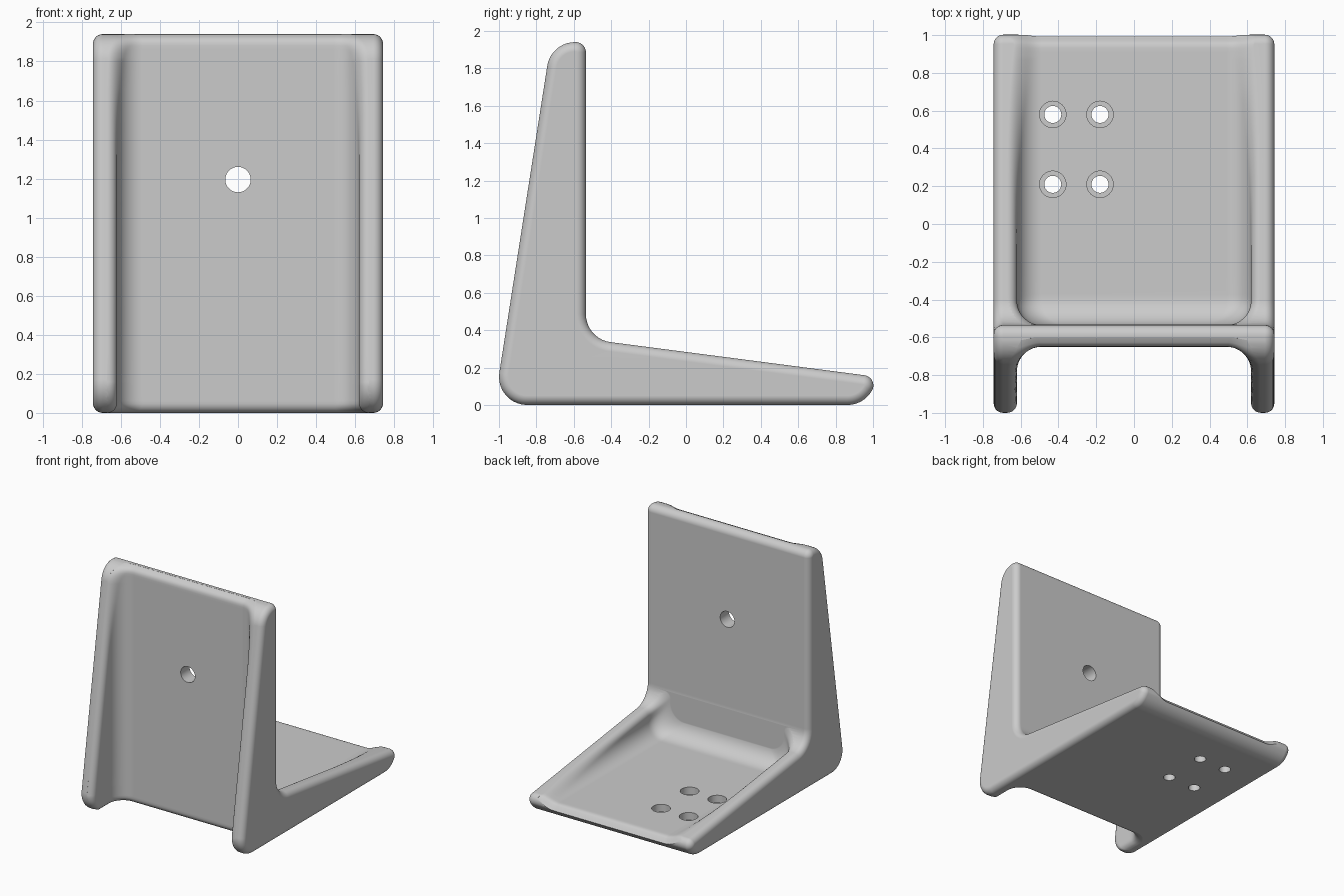
import bpy, math
import bmesh
from mathutils import Vector

if "Cube" in bpy.data.objects:
    bpy.data.objects.remove(bpy.data.objects["Cube"])

HALF, INNER, EDGE, FILLET = 0.743, 0.62, 0.05, 0.13
WEB_Y, BACK_Y, FLOOR_Z, TOP_Z = -0.65, -0.535, 0.12, 1.94

grey = bpy.data.materials.new("plain grey")
grey.use_nodes = True
grey.diffuse_color = (0.6, 0.6, 0.6, 1)
grey.node_tree.nodes["Principled BSDF"].inputs["Base Color"].default_value = (0.6, 0.6, 0.6, 1)

# Corners of the L-shaped side profile: y, z, radius
CORNERS = [(-1.025, 0, 0.15), (0.94, 0, 0.15), (1.045, 0.147, 0.055),
           (BACK_Y, 0.353, 0.15), (BACK_Y, TOP_Z, 0.055), (-0.722, TOP_Z, 0.15)]


def side_profile(inset=0.0, steps=10):
    """Tangent arcs at the corners, shrunk inwards by the inset."""
    out = []
    for i, (y, z, r) in enumerate(CORNERS):
        p = Vector((y, z))
        a = (Vector(CORNERS[i - 1][:2]) - p).normalized()
        b = (Vector(CORNERS[(i + 1) % len(CORNERS)][:2]) - p).normalized()
        half = a.angle(b) / 2
        centre = p + (a + b).normalized() * r / math.sin(half)
        start = (p + a * r / math.tan(half) - centre).normalized()
        end = (p + b * r / math.tan(half) - centre).normalized()
        convex = a.x * b.y - a.y * b.x < 0
        radius = r - inset if convex else r + inset
        out += [centre + start.slerp(end, k / steps).normalized() * radius for k in range(steps + 1)]
    return out


def crossings(outline, axis, value):
    """Where the outline crosses a given y (axis 0) or z (axis 1)."""
    hits = []
    for i, q in enumerate(outline):
        p = outline[i - 1]
        if (p[axis] - value) * (q[axis] - value) < 0:
            t = (value - p[axis]) / (q[axis] - p[axis])
            hits.append(p[1 - axis] + t * (q[1 - axis] - p[1 - axis]))
    return hits


def cove(d, r):
    """Quarter-round offset at distance d from its edge."""
    d = min(max(d, 0), r)
    return r - math.sqrt(r * r - (r - d) ** 2)


def half_section(depth, width, flare, far, n=28):
    """(half width, height above the floor): fillet below, rounded lip above."""
    depth = max(depth, 0.002)
    pts = []
    for k in range(n + 1):
        u = depth * (1 - math.cos(math.pi * k / n)) / 2
        lip = max(cove(depth - u, EDGE), flare)
        pts.append((width - cove(u, FILLET) + lip, u))
    return pts + [(pts[-1][0], depth + far)]


def loft(name, rings):
    """Skin a row of matching rings and cap both ends."""
    bm = bmesh.new()
    loops = [[bm.verts.new(p) for p in ring] for ring in rings]
    for a, b in zip(loops, loops[1:]):
        for i in range(len(a)):
            bm.faces.new((a[i - 1], a[i], b[i], b[i - 1]))
    bm.faces.new(loops[0])
    bm.faces.new(loops[-1])
    bmesh.ops.recalc_face_normals(bm, faces=bm.faces)
    mesh = bpy.data.meshes.new(name)
    bm.to_mesh(mesh)
    bm.free()
    mesh.materials.append(grey)
    obj = bpy.data.objects.new(name, mesh)
    bpy.context.collection.objects.link(obj)
    return obj


def stations(start, end, fine, n=12):
    """Positions that are dense near both ends."""
    ease = [1 - math.cos(math.pi / 2 * k / n) for k in range(n + 1)]
    head = [start + fine * e for e in ease]
    tail = [end - fine * e for e in reversed(ease)]
    gap = tail[0] - head[-1]
    return head + [head[-1] + gap * k / n for k in range(1, n)] + tail


def cylinder(name, radius, length, centre, along_y=False):
    bpy.ops.mesh.primitive_cylinder_add(vertices=40, radius=radius, depth=length, location=centre,
                                        rotation=(math.pi / 2 if along_y else 0, 0, 0))
    obj = bpy.context.object
    obj.name = name
    obj.data.materials.append(grey)
    return obj


# L-shaped body with rounded side edges
ease = [EDGE * (1 - math.cos(math.pi / 2 * k / 7)) for k in range(8)]
xs = [d - HALF for d in ease] + [HALF - d for d in reversed(ease)]
bracket = loft("angle_bracket", [[(x, p.x, p.y) for p in side_profile(cove(HALF - abs(x), EDGE))]
                                 for x in xs])
profile = side_profile()

# Front channel between the two upright ribs
rings = []
for z in stations(-0.001, 1.96, 0.16):
    bottom = cove(z, EDGE)
    web = WEB_Y + bottom + cove(TOP_Z - 0.005 - z, EDGE)
    front = min(crossings(profile, 1, min(max(z, 0.001), TOP_Z - 0.001)), default=web)
    half = half_section(web - front, INNER, bottom, 0.4)
    rings.append([(-w, web - u, z) for w, u in reversed(half)] + [(w, web - u, z) for w, u in half])
channel = loft("channel_cutter", rings)

# Pocket between the two lower ribs
rings = []
for y in stations(BACK_Y + 0.002, 1.03, 0.16):
    floor = FLOOR_Z + cove(y - BACK_Y, 0.15) - cove(0.985 - y, EDGE)
    top = max(crossings(profile, 0, y), default=floor)
    half = half_section(top - floor, INNER - cove(y - BACK_Y, FILLET), 0, 0.5)
    rings.append([(-w, y, floor + u) for w, u in reversed(half)] + [(w, y, floor + u) for w, u in half])
pocket = loft("pocket_cutter", rings)

# Upright hole and four counterbored floor holes
cutters = [channel, pocket, cylinder("wall_hole_cutter", 0.065, 0.6, (0, -0.6, 1.195), True)]
for x in (-0.43, -0.18):
    for y in (0.21, 0.58):
        cutters.append(cylinder("screw_hole_cutter", 0.045, 0.6, (x, y, 0.1)))
        cutters.append(cylinder("counterbore_cutter", 0.07, 0.3, (x, y, 0.21)))

bpy.ops.object.select_all(action='DESELECT')
bpy.context.view_layer.objects.active = bracket
bracket.select_set(True)
for cutter in cutters:
    cutter.hide_render = True
    mod = bracket.modifiers.new("cut", 'BOOLEAN')
    mod.operation, mod.solver, mod.object = 'DIFFERENCE', 'EXACT', cutter
    bpy.ops.object.modifier_apply(modifier=mod.name)
    bpy.data.objects.remove(cutter)

# Smooth shading that keeps hole rims crisp
bpy.ops.object.shade_smooth_by_angle(angle=math.radians(35))
weighted = bracket.modifiers.new("weighted_normals", 'WEIGHTED_NORMAL')
weighted.keep_sharp = True
